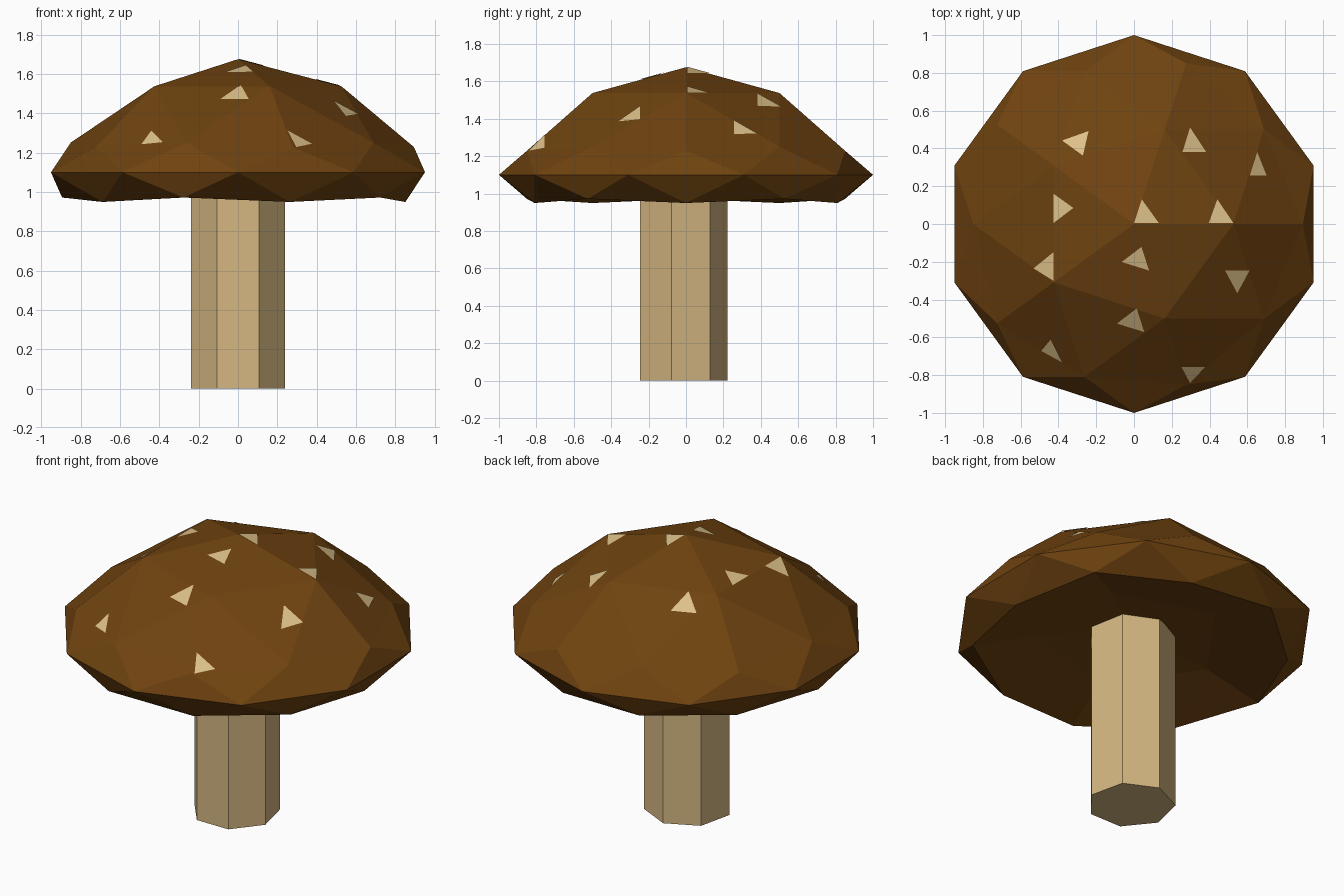
import bpy, bmesh
from math import sin, cos, pi
from mathutils import Vector
from mathutils.bvhtree import BVHTree

if "Cube" in bpy.data.objects:
    bpy.data.objects.remove(bpy.data.objects["Cube"])


def material(name, rgb):
    m = bpy.data.materials.new(name)
    m.diffuse_color = (*rgb, 1)
    m.use_nodes = True
    m.node_tree.nodes["Principled BSDF"].inputs["Base Color"].default_value = m.diffuse_color
    return m


def add_object(name, bm, mat):
    mesh = bpy.data.meshes.new(name)
    bm.to_mesh(mesh)
    ob = bpy.data.objects.new(name, mesh)
    bpy.context.collection.objects.link(ob)
    mesh.materials.append(mat)
    return ob


brown = material("cap_brown", (0.16, 0.056, 0.005))
cream = material("stem_cream", (0.66, 0.47, 0.22))
pale = material("spot_cream", (0.72, 0.53, 0.25))

# Cap: icosphere squashed flat, with both poles pulled up so the underside is hollow
cap = bmesh.new()
bmesh.ops.create_icosphere(cap, subdivisions=2, radius=1)
for v in cap.verts:
    a = abs(v.co.z)
    lift = 0.288 if a > 0.95 else 0.193 if a > 0.7 else 0
    v.co.z = 1.1 + 0.287 * v.co.z + lift
cap.normal_update()
add_object("mushroom_cap", cap, brown)

# Stem: seven-sided prism reaching into the cap
stem = bmesh.new()
ring = [stem.verts.new((-0.245 * sin(2 * pi * i / 7), 0.245 * cos(2 * pi * i / 7) - 0.024, 0))
        for i in range(7)]
base = stem.faces.new(ring)
top = bmesh.ops.extrude_face_region(stem, geom=[base], use_keep_orig=True)["geom"]
for v in top:
    if isinstance(v, bmesh.types.BMVert):
        v.co.z = 1.2
bmesh.ops.recalc_face_normals(stem, faces=stem.faces)
add_object("stem", stem, cream)

# Spots: triangles seen from above, laid on the cap facet under their centre
spots_xy = [
    (-.38, .44, -.24, .49, -.27, .36), (.295, .51, .255, .38, .38, .38),
    (.65, .38, .61, .255, .70, .255), (-.425, .16, -.32, .085, -.425, .005),
    (.04, .13, 0, .005, .13, .005), (.44, .13, .395, .005, .525, .005),
    (.04, -.12, -.065, -.20, .08, -.245), (-.425, -.15, -.53, -.235, -.425, -.30),
    (.48, -.245, .61, -.245, .545, -.365), (.015, -.445, -.09, -.525, .055, -.57),
    (-.44, -.61, -.49, -.67, -.38, -.73), (.25, -.755, .375, -.755, .295, -.84),
]
tree = BVHTree.FromBMesh(cap)
spots = bmesh.new()
for t in spots_xy:
    pts = [Vector((t[i], t[i + 1], 0)) for i in (0, 2, 4)]
    centre = sum(pts, Vector()) / 3
    hit, n, _, _ = tree.ray_cast(centre + Vector((0, 0, 3)), Vector((0, 0, -1)))
    verts = []
    for p in pts:
        d = p - hit
        p.z = hit.z - (n.x * d.x + n.y * d.y) / n.z
        verts.append(spots.verts.new(p + n * 0.004))
    f = spots.faces.new(verts)
    f.normal_update()
    if f.normal.z < 0:
        f.normal_flip()
add_object("cap_spots", spots, pale)
cap.free()
stem.free()
spots.free()
